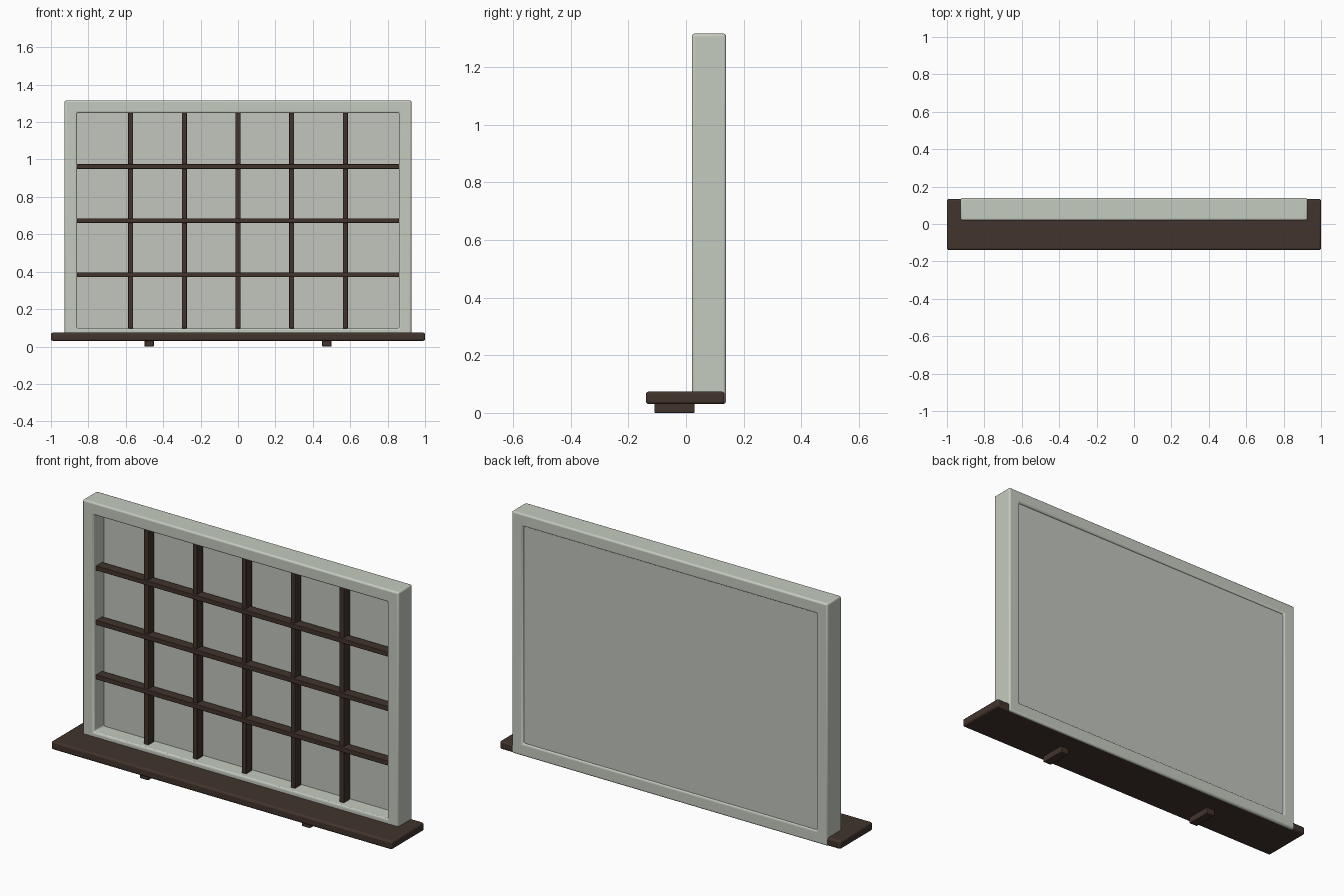
import bpy, bmesh
from mathutils import Matrix, Vector

cube = bpy.data.objects.get("Cube")
if cube:
    bpy.data.objects.remove(cube)


def material(name, rgb):
    m = bpy.data.materials.new(name)
    m.use_nodes = True
    m.diffuse_color = (*rgb, 1)
    m.node_tree.nodes["Principled BSDF"].inputs["Base Color"].default_value = (*rgb, 1)
    return m


PAINT = material("pale grey green paint", (0.56, 0.60, 0.53))
BACK = material("pale grey panel", (0.54, 0.565, 0.51))
WOOD = material("dark brown wood", (0.054, 0.034, 0.026))


def finish(name, bm, mat, bevel):
    """Turn a bmesh into a softly bevelled object."""
    mesh = bpy.data.meshes.new(name)
    bmesh.ops.recalc_face_normals(bm, faces=bm.faces)
    bm.to_mesh(mesh)
    bm.free()
    mesh.materials.append(mat)
    ob = bpy.data.objects.new(name, mesh)
    bpy.context.collection.objects.link(ob)
    if bevel:
        mod = ob.modifiers.new("soft edges", "BEVEL")
        mod.width = bevel
        mod.segments = 3
    bpy.ops.object.select_all(action="DESELECT")
    ob.select_set(True)
    bpy.context.view_layer.objects.active = ob
    bpy.ops.object.shade_smooth_by_angle()
    return ob


def box(name, xs, ys, zs, mat, bevel=0.0):
    """Box between the given limits on each axis."""
    lo, hi = (Vector(p) for p in zip(xs, ys, zs))
    bm = bmesh.new()
    place = Matrix.Translation((lo + hi) / 2) @ Matrix.Diagonal((*(hi - lo), 1))
    bmesh.ops.create_cube(bm, size=1, matrix=place)
    return finish(name, bm, mat, bevel)


# Outer frame: one rectangular ring, extruded through its depth
HALF, BOTTOM, TOP, RAIL = 0.927, 0.031, 1.315, 0.066
FRONT, REAR = 0.02, 0.139
IN_X, IN_LOW, IN_HIGH = HALF - RAIL, BOTTOM + RAIL, TOP - RAIL


def loop(bm, half, low, high):
    return [bm.verts.new((x, FRONT, z)) for x, z in
            ((-half, low), (half, low), (half, high), (-half, high))]


bm = bmesh.new()
outer = loop(bm, HALF, BOTTOM, TOP)
inner = loop(bm, IN_X, IN_LOW, IN_HIGH)
ring = []
for i in range(4):
    j = (i + 1) % 4
    ring.append(bm.faces.new((outer[i], outer[j], inner[j], inner[i])))
new = bmesh.ops.extrude_face_region(bm, geom=ring, use_keep_orig=True)
moved = [g for g in new["geom"] if isinstance(g, bmesh.types.BMVert)]
bmesh.ops.translate(bm, vec=(0, REAR - FRONT, 0), verts=moved)
finish("frame", bm, PAINT, 0.009)

# Back panel, slightly recessed from the rear of the frame
box("back_panel", (-IN_X - 0.01, IN_X + 0.01), (0.107, 0.129),
    (IN_LOW - 0.01, IN_HIGH + 0.01), BACK)

# Lattice: uprights behind, crossbars a little in front
for i in range(-2, 3):
    x = i * 0.287
    box(f"upright_bar_{i + 3}", (x - 0.0135, x + 0.0135), (0.05, 0.1),
        (IN_LOW, IN_HIGH), WOOD, 0.003)
for i in range(3):
    z = 0.384 + i * 0.289
    box(f"crossbar_{i + 1}", (-IN_X, IN_X), (0.037, 0.09),
        (z - 0.0125, z + 0.0125), WOOD, 0.003)

# Sill and its two supports
box("sill", (-1, 1), (-0.139, 0.134), (0.03, 0.074), WOOD, 0.01)
for side, x in (("left", 0.475), ("right", -0.475)):
    box(f"{side}_support", (x - 0.025, x + 0.025), (-0.11, 0.03),
        (0, 0.04), WOOD, 0.004)
